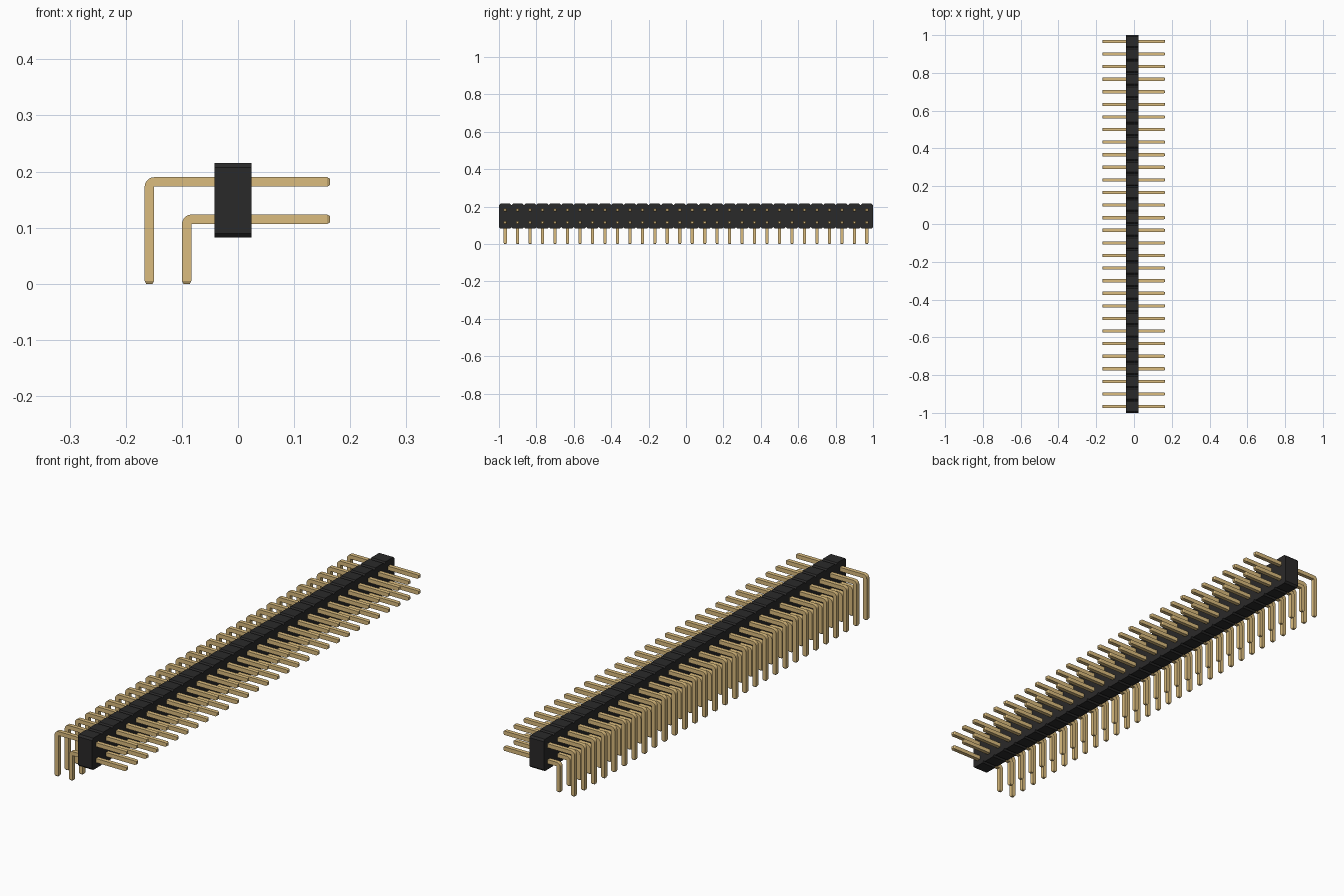
import bpy, bmesh, math

if "Cube" in bpy.data.objects:
    bpy.data.objects.remove(bpy.data.objects["Cube"], do_unlink=True)

COUNT = 30
PITCH = 2.0 / COUNT
PIN = 0.0168                     # square pin thickness
X0, X1 = -0.0415, 0.0245         # housing depth
Z0, Z1 = 0.082, 0.215            # housing height
CHAMFER = 0.0075
X_TIP = 0.164


def material(name, rgb):
    m = bpy.data.materials.new(name)
    m.use_nodes = True
    m.diffuse_color = (*rgb, 1)
    m.node_tree.nodes["Principled BSDF"].inputs["Base Color"].default_value = (*rgb, 1)
    return m


black = material("black plastic", (0.023, 0.0225, 0.0225))
gold = material("gold metal", (0.708, 0.504, 0.21))


def finish(bm, name, mat):
    bmesh.ops.remove_doubles(bm, verts=bm.verts, dist=1e-5)
    bmesh.ops.recalc_face_normals(bm, faces=bm.faces)
    me = bpy.data.meshes.new(name)
    bm.to_mesh(me)
    bm.free()
    me.materials.append(mat)
    ob = bpy.data.objects.new(name, me)
    bpy.context.collection.objects.link(ob)
    return ob


# Housing: side outline with a V notch between neighbouring cells, extruded along x
def make_housing():
    bottom = []
    for i in range(COUNT):
        y = -1 + i * PITCH
        if i == 0:
            bottom.append((y, Z0 + CHAMFER))
        bottom += [(y + CHAMFER, Z0), (y + PITCH - CHAMFER, Z0),
                   (y + PITCH, Z0 + CHAMFER)]
    outline = bottom + [(y, Z0 + Z1 - z) for y, z in reversed(bottom)]
    bm = bmesh.new()
    face = bm.faces.new([bm.verts.new((X0, y, z)) for y, z in outline])
    side = bmesh.ops.extrude_face_region(bm, geom=[face])["geom"]
    bmesh.ops.translate(bm, vec=(X1 - X0, 0, 0),
                        verts=[g for g in side if isinstance(g, bmesh.types.BMVert)])
    return finish(bm, "housing", black)


# Bent pin: square sections swept from the straight tip, round the bend, down to the foot
def make_pin(name, leg_x, row_z):
    h = PIN / 2
    tip_len, inset = 0.005, 0.0028
    px, pz = leg_x + h, row_z - h            # inner corner of the bend
    sections = [(X_TIP, pz, 0, inset), (X_TIP - tip_len, pz, 0, 0)]
    sections += [(px, pz, math.radians(90 * k / 5), 0) for k in range(6)]
    sections += [(px, tip_len, math.pi / 2, 0), (px, 0, math.pi / 2, inset)]
    bm = bmesh.new()
    rings = []
    for x, z, a, s in sections:
        dx, dz = -math.sin(a), math.cos(a)   # from inner side to outer side
        corners = [(s, -h + s), (s, h - s), (PIN - s, h - s), (PIN - s, -h + s)]
        rings.append([bm.verts.new((x + dx * r, y, z + dz * r)) for r, y in corners])
    for a, b in zip(rings, rings[1:]):
        for k in range(4):
            n = (k + 1) % 4
            if (a[k].co - b[k].co).length < 1e-6 and (a[n].co - b[n].co).length < 1e-6:
                continue                     # inner edge stays put through the bend
            quad = [a[k], a[n], b[n], b[k]]
            bm.faces.new(quad)
    bm.faces.new(rings[0])
    bm.faces.new(rings[-1])
    ob = finish(bm, name, gold)
    ob.location.y = -1 + PITCH / 2
    bpy.ops.object.select_all(action="DESELECT")
    ob.select_set(True)
    bpy.context.view_layer.objects.active = ob
    bpy.ops.object.shade_smooth_by_angle(angle=math.radians(25))
    # repeat along the housing
    arr = ob.modifiers.new("row", "ARRAY")
    arr.count = COUNT
    arr.use_relative_offset = False
    arr.use_constant_offset = True
    arr.constant_offset_displace = (0, PITCH, 0)
    return ob


make_housing()
make_pin("upper_pins", -0.158, 0.1815)
make_pin("lower_pins", -0.0915, 0.115)
